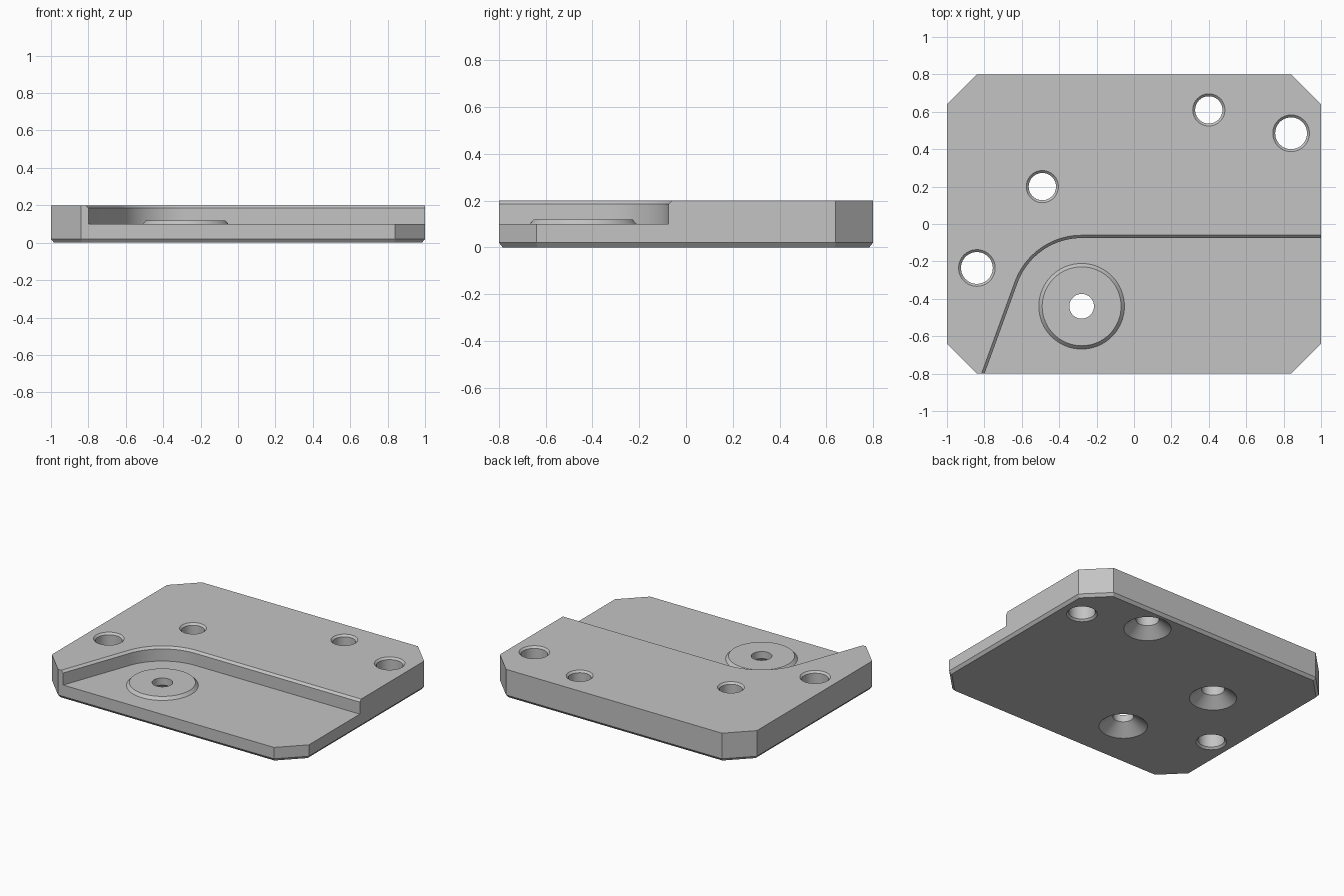
import bpy
import bmesh
from math import cos, sin, tan, radians, pi

if "Cube" in bpy.data.objects:
    bpy.data.objects.remove(bpy.data.objects["Cube"], do_unlink=True)

metal = bpy.data.materials.new("plain_grey_metal")
metal.use_nodes = True
GREY = (0.55, 0.55, 0.55, 1)
metal.diffuse_color = GREY
metal.node_tree.nodes["Principled BSDF"].inputs["Base Color"].default_value = GREY


def loft(name, layers):
    """Closed solid from (z, outline) layers with matching point counts."""
    bm = bmesh.new()
    rings = [[bm.verts.new((x, y, z)) for x, y in pts] for z, pts in layers]
    n = len(rings[0])
    for low, high in zip(rings, rings[1:]):
        for i in range(n):
            j = (i + 1) % n
            bm.faces.new((low[i], low[j], high[j], high[i]))
    bm.faces.new(rings[0][::-1])
    bm.faces.new(rings[-1])
    bmesh.ops.recalc_face_normals(bm, faces=bm.faces)
    mesh = bpy.data.meshes.new(name)
    bm.to_mesh(mesh)
    bm.free()
    mesh.materials.append(metal)
    obj = bpy.data.objects.new(name, mesh)
    bpy.context.collection.objects.link(obj)
    return obj


def turned(name, centre, profile, sides=64):
    """Solid of revolution about a vertical axis from (z, radius) pairs."""
    cx, cy = centre
    return loft(name, [(z, [(cx + r * cos(2 * pi * i / sides), cy + r * sin(2 * pi * i / sides))
                            for i in range(sides)]) for z, r in profile])


def combine(target, tool, operation):
    mod = target.modifiers.new(operation.lower(), 'BOOLEAN')
    mod.operation = operation
    mod.solver = 'EXACT'
    mod.object = tool
    bpy.context.view_layer.objects.active = target
    bpy.ops.object.modifier_apply(modifier=mod.name)
    bpy.data.objects.remove(tool, do_unlink=True)


def plate_outline(inset):
    # Rectangle with clipped corners
    x, y, c = 1 - inset, 0.8 - inset, 0.16 - 0.59 * inset
    return [(x - c, -y), (x, c - y), (x, y - c), (x - c, y),
            (c - x, y), (-x, y - c), (-x, c - y), (c - x, -y)]


BOSS = (-0.28, -0.44)


def pocket_outline(r):
    # Straight wall, arc around the boss, then a slanted wall to the front
    cx, cy = BOSS
    pts = [(2, -2), (2, cy + r)]
    for i in range(25):
        a = radians(90 + 70 * i / 24)
        pts.append((cx + r * cos(a), cy + r * sin(a)))
    x, y = pts[-1]
    pts.append((x - (y + 2) * tan(radians(20)), -2))
    return pts


# Plate with a chamfered lower edge
plate = loft("base_plate", [(0, plate_outline(0.016)), (0.02, plate_outline(0)),
                            (0.2, plate_outline(0))])

# Stepped pocket with a chamfered rim
combine(plate, loft("pocket_cutter", [(0.1, pocket_outline(0.365)), (0.185, pocket_outline(0.365)),
                                      (0.25, pocket_outline(0.43))]), 'DIFFERENCE')

# Raised round boss in the pocket
combine(plate, turned("boss", BOSS, [(0.05, 0.229), (0.1, 0.229), (0.12, 0.211)]), 'UNION')

# Dowel holes, chamfered at both ends
for centre in [(0.84, 0.485), (-0.84, -0.235)]:
    combine(plate, turned("dowel_cutter", centre, [
        (-0.05, 0.148), (0.013, 0.085), (0.187, 0.085), (0.25, 0.148)]), 'DIFFERENCE')

# Screw holes, countersunk from below
for centre in [(0.4, 0.61), (-0.49, 0.2)]:
    combine(plate, turned("screw_cutter", centre, [
        (-0.065, 0.229), (0.065, 0.073), (0.187, 0.073), (0.25, 0.136)]), 'DIFFERENCE')
combine(plate, turned("boss_hole_cutter", BOSS, [
    (-0.065, 0.237), (0.07, 0.066), (0.25, 0.066)]), 'DIFFERENCE')

# Smooth the curved walls, keep machined edges crisp
plate.select_set(True)
bpy.context.view_layer.objects.active = plate
bpy.ops.object.shade_smooth_by_angle(angle=radians(25))
